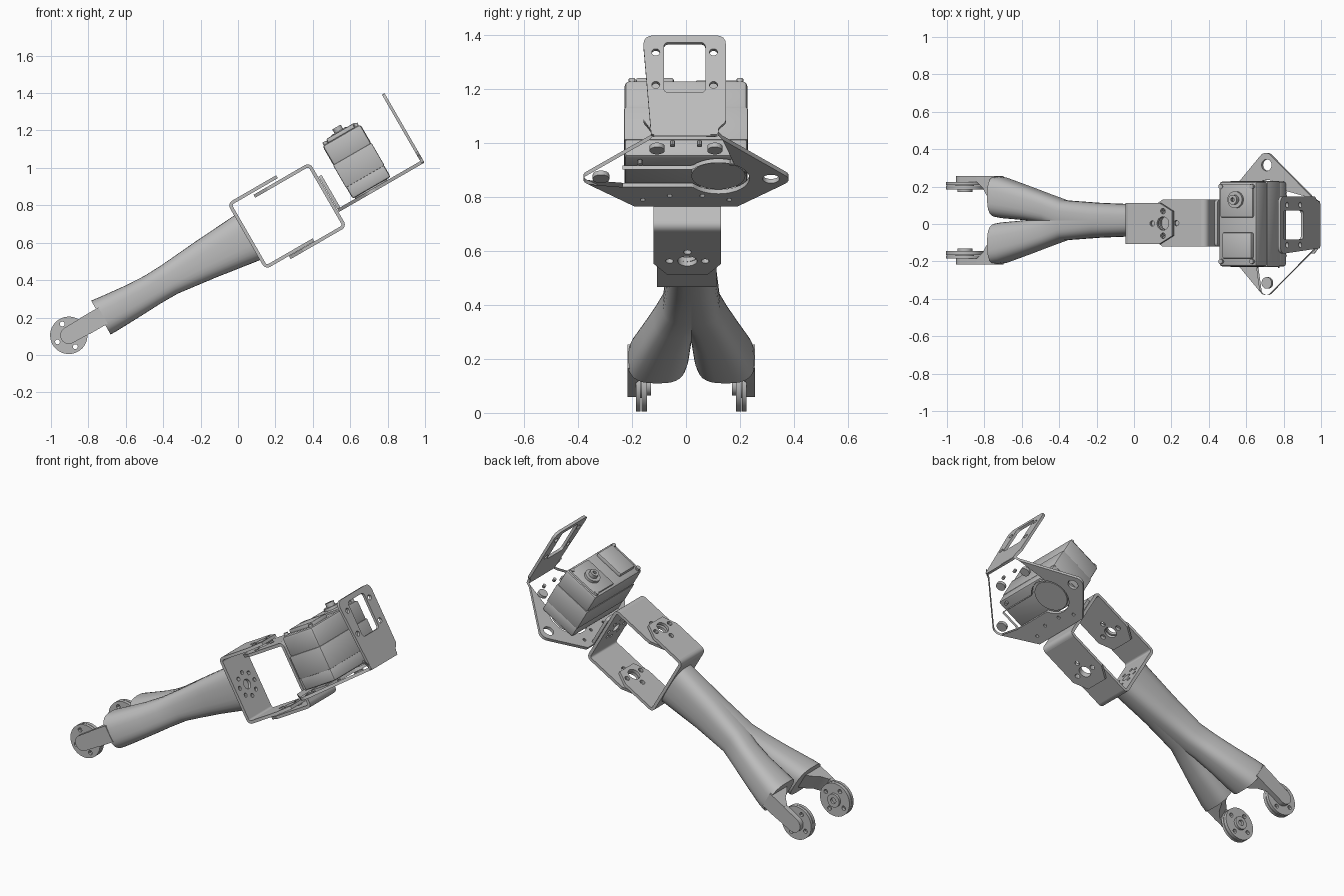
import bpy, bmesh
from math import sin, cos, pi, radians, asin, sqrt
from mathutils import Matrix, Vector

if "Cube" in bpy.data.objects:
    bpy.data.objects.remove(bpy.data.objects["Cube"])

# Parts are built level in (u, y, w), then tilted about the y axis
TILT = Matrix.Rotation(radians(-30), 4, 'Y')
AXES = {'w': lambda a, b, c: (a, b, c),
        'u': lambda a, b, c: (c, a, b),
        'y': lambda a, b, c: (a, c, b)}

grey = bpy.data.materials.new("light grey")
grey.use_nodes = True
grey.diffuse_color = (0.5, 0.5, 0.5, 1)
grey.node_tree.nodes["Principled BSDF"].inputs["Base Color"].default_value = (0.5, 0.5, 0.5, 1)
parts = []


def finish(name, bm):
    bmesh.ops.remove_doubles(bm, verts=bm.verts, dist=1e-5)
    bmesh.ops.recalc_face_normals(bm, faces=bm.faces)
    bm.transform(TILT)
    mesh = bpy.data.meshes.new(name)
    bm.to_mesh(mesh)
    bm.free()
    mesh.materials.append(grey)
    ob = bpy.data.objects.new(name, mesh)
    bpy.context.collection.objects.link(ob)
    parts.append(ob)


def ring(x, y, r, n=24, start=0, sweep=2 * pi):
    full = abs(sweep - 2 * pi) < 1e-6
    step = sweep / (n if full else n - 1)
    return [(x + r * cos(start + i * step), y + r * sin(start + i * step)) for i in range(n)]


def rounded(pts, r, n=5):
    """Round every corner of a polygon with a short curve."""
    out = []
    for i, p in enumerate(pts):
        p, a, b = Vector(p), Vector(pts[i - 1]), Vector(pts[(i + 1) % len(pts)])
        s, e = p + (a - p).normalized() * r, p + (b - p).normalized() * r
        for k in range(n):
            t = k / (n - 1)
            out.append(tuple(s * (1 - t) ** 2 + p * 2 * t * (1 - t) + e * t * t))
    return out


def rect(x0, x1, y0, y1):
    return [(x0, y0), (x1, y0), (x1, y1), (x0, y1)]


def plate(name, axis, low, high, outline, holes=()):
    """Extrude a flat outline with holes along one axis."""
    cu = bpy.data.curves.new("outline", 'CURVE')
    cu.dimensions, cu.fill_mode = '2D', 'BOTH'
    cu.extrude = (high - low) / 2
    for loop in [outline, *holes]:
        sp = cu.splines.new('POLY')
        sp.points.add(len(loop) - 1)
        for pt, (a, b) in zip(sp.points, loop):
            pt.co = (a, b, 0, 1)
        sp.use_cyclic_u = True
    tmp = bpy.data.objects.new("outline", cu)
    bpy.context.collection.objects.link(tmp)
    dg = bpy.context.evaluated_depsgraph_get()
    mesh = bpy.data.meshes.new_from_object(tmp.evaluated_get(dg))
    bm = bmesh.new()
    bm.from_mesh(mesh)
    for v in bm.verts:
        v.co = AXES[axis](v.co.x, v.co.y, v.co.z + (low + high) / 2)
    bpy.data.objects.remove(tmp)
    bpy.data.curves.remove(cu)
    bpy.data.meshes.remove(mesh)
    finish(name, bm)


def block(name, u, y, w, bevel):
    bm = bmesh.new()
    bmesh.ops.create_cube(bm, size=1)
    for v in bm.verts:
        v.co = [(lo + hi) / 2 + c * (hi - lo) for c, (lo, hi) in zip(v.co, (u, y, w))]
    bmesh.ops.bevel(bm, geom=bm.edges[:], offset=bevel, segments=2, profile=0.5, affect='EDGES')
    finish(name, bm)


# Forked arm: two lobes that merge towards the bracket
MID = 0.02
SECTIONS = [  # u, inner y, outer y, low w, high w
    (-.535, .018, .236, .435, .644), (-.49, .01, .228, .435, .638),
    (-.335, -.002, .178, .44, .622), (-.22, -.02, .14, .445, .616),
    (-.115, -.06, .107, .445, .62), (.1, -.09, .093, .418, .638), (.357, -.084, .084, .38, .656)]


def lobe(name, side):
    bm = bmesh.new()
    loops = []
    for u, y0, y1, w0, w1 in SECTIONS:
        loop = []
        for i in range(32):
            c, s = cos(i * pi / 16), sin(i * pi / 16)
            c, s = [abs(t) ** 0.7 * (1 if t > 0 else -1) for t in (c, s)]
            y = (y0 + y1) / 2 + c * (y1 - y0) / 2
            loop.append(bm.verts.new((u, MID + side * y, (w0 + w1) / 2 + s * (w1 - w0) / 2)))
        loops.append(loop)
    for a, b in zip(loops, loops[1:]):
        for i in range(32):
            j = (i + 1) % 32
            bm.faces.new((a[i], a[j], b[j], b[i]))
    bm.faces.new(loops[0])
    bm.faces.new(loops[-1])
    finish(name, bm)


HU, HW = -.731, .543
for side, word in ((1, "left"), (-1, "right")):
    def span(a, b):
        return sorted((MID + side * a, MID + side * b))
    lobe(word + "_arm_lobe", side)
    # Prong, gusset and horn disc at the fork end
    prong = ring(HU, HW, .046, 16, pi / 2, pi) + [(-.52, HW - .05), (-.52, HW + .05)]
    plate(word + "_prong", 'y', *span(.205, .236), prong)
    gusset = [(-.52, .236), (-.52, .07), (-.56, .12), (-.59, .17), (-.63, .205), (-.63, .236)]
    plate(word + "_prong_gusset", 'w', HW - .05, HW + .05,
          [(u, MID + side * y) for u, y in gusset])
    screws = [ring(HU + .07 * cos(a), HW + .07 * sin(a), .013, 12)
              for a in (pi * k / 2 for k in range(4))]
    plate(word + "_horn_disc", 'y', *span(.165, .185), ring(HU, HW, .1, 40), screws)
    plate(word + "_horn_disc_back", 'y', *span(.188, .205), ring(HU, HW, .1, 40), screws)
    plate(word + "_horn_core", 'y', *span(.18, .19), ring(HU, HW, .05, 24))
    plate(word + "_horn_hub", 'y', *span(.15, .166), ring(HU, HW, .04, 24),
          [ring(HU, HW, .018, 16)])

# Two interlocking U brackets
T, R, AXLE = .018, .03, .6


def u_bracket(name, web, tip, low, high, half, mid):
    d = 1 if tip > web else -1
    y0, y1 = mid - half, mid + half
    drill = [ring(AXLE, mid, .036)] + [
        ring(AXLE + .066 * cos(a), mid + .066 * sin(a), .015, 12)
        for a in (pi * k / 2 for k in range(4)) if d * cos(a) < .5]
    arm = [(web + d * R, y0), (tip - d * .08, y0), (tip, mid - half * .6),
           (tip, mid + half * .6), (tip - d * .08, y1), (web + d * R, y1)]
    plate(name + "_lower_arm", 'w', low, low + T, arm, drill)
    plate(name + "_upper_arm", 'w', high - T, high, arm, drill)
    zc = (low + high) / 2
    pattern = [ring(mid, zc, .028)] + [
        ring(mid + .07 * cos(k * pi / 4), zc + .07 * sin(k * pi / 4), .012, 12) for k in range(8)]
    plate(name + "_web", 'u', *sorted((web, web + d * T)), rect(y0, y1, low + R, high - R), pattern)
    for word, w, s in (("lower", low, 1), ("upper", high, -1)):
        outer, inner = ring(0, 0, R, 7, 0, pi / 2), ring(0, 0, R - T, 7, 0, pi / 2)
        bend = [(web + d * (R - a), w + s * (R - b)) for a, b in outer + inner[::-1]]
        plate(f"{name}_{word}_bend", 'y', y0, y1, bend)


u_bracket("arm_bracket", .355, .657, .322, .73, .11, .003)
u_bracket("servo_bracket", .847, .5, .303, .70, .125, .005)

# Base plate with keyhole opening and mounting holes
half = asin(.065 / .115)
keyhole = ring(1.06, .12, .115, 28, -pi / 2 + half, 2 * pi - 2 * half + pi)
keyhole = [p for p in ring(1.06, .12, .115, 48) if p[1] > .12 - sqrt(.115 ** 2 - .065 ** 2)]
cut = max(range(len(keyhole)), key=lambda i: (Vector(keyhole[i]) - Vector(keyhole[i - 1])).length)
keyhole = keyhole[cut:] + keyhole[:cut] + [(.995, .02), (.995, -.235), (1.125, -.235), (1.125, .02)]
hexagon = [(.85, -.19), (1.345, -.135), (1.375, -.12), (1.375, .12), (1.345, .135), (.85, .19)]
tip_l, tip_r = ring(1.05, .335, .045, 9, .7, pi - 1.4), ring(1.05, -.335, .045, 9, pi + .7, pi - 1.4)
outline = hexagon[:1] + tip_r + hexagon[1:5] + tip_l + hexagon[5:]
holes = [keyhole]
for s in (1, -1):
    holes += [ring(1.055, s * .315, .031), ring(1.265, s * .107, .028)]
    holes += [ring(u, s * y, .01, 10) for u, y in ((.9, .16), (1.16, .17), (1.3, .05), (.93, .06))]
plate("servo_base_plate", 'w', .392, .41, outline, holes)

# Upright flanges on the base plate
end = rounded([(-.13, .395), (.12, .395), (.12, .425), (.148, .45), (.148, .82),
               (-.158, .82), (-.158, .45), (-.13, .425)], .012)
end = [p for p in end if p[1] < .8] 
end_top = rounded(rect(-.158, .148, .5, .82), .04)
end = [p for p in end if p[0] > 0] + [p for p in end_top if p[1] > .7] + [p for p in end if p[0] < 0]
plate("end_flange", 'u', 1.362, 1.378, end,
      [rounded(rect(-.082, .072, .575, .79), .02)]
      + [ring(y, w, .015, 14) for y in (-.112, .102) for w in (.608, .748)])
plate("inner_flange", 'u', .85, .868, rounded(rect(-.12, .13, .395, .61), .02),
      [ring(.005, .51, .03)] + [ring(.005 + a * .07, .51 + b * .06, .012, 10)
                                for a in (-1, 1) for b in (-1, 1)])

# Servo housing in three shells
block("servo_lower_case", (.949, 1.183), (-.227, .227), (.416, .495), .012)
block("servo_middle_case", (.947, 1.185), (-.229, .229), (.485, .625), .006)
block("servo_upper_case", (.949, 1.183), (-.227, .227), (.615, .742), .016)
block("servo_gear_cover", (.965, 1.168), (.035, .215), (.73, .752), .008)
block("servo_raised_cap", (.985, 1.165), (-.185, -.045), (.73, .764), .008)
plate("servo_output_collar", 'w', .74, .768, ring(1.065, .13, .045, 28))
plate("servo_output_shaft", 'w', .76, .792, ring(1.065, .13, .026, 20), [ring(1.065, .13, .011, 12)])
plate("servo_lower_boss", 'w', .402, .42, ring(1.06, .12, .1, 36))
for i, (u, y) in enumerate(((.97, .2), (1.16, .2), (.97, -.2), (1.16, -.2))):
    plate(f"servo_screw_{i + 1}", 'w', .735, .757, ring(u, y, .013, 12))

# Smooth the curved faces, keep the edges sharp
bpy.ops.object.select_all(action='DESELECT')
for ob in parts:
    ob.select_set(True)
bpy.context.view_layer.objects.active = parts[0]
bpy.ops.object.shade_smooth_by_angle(angle=radians(30))
